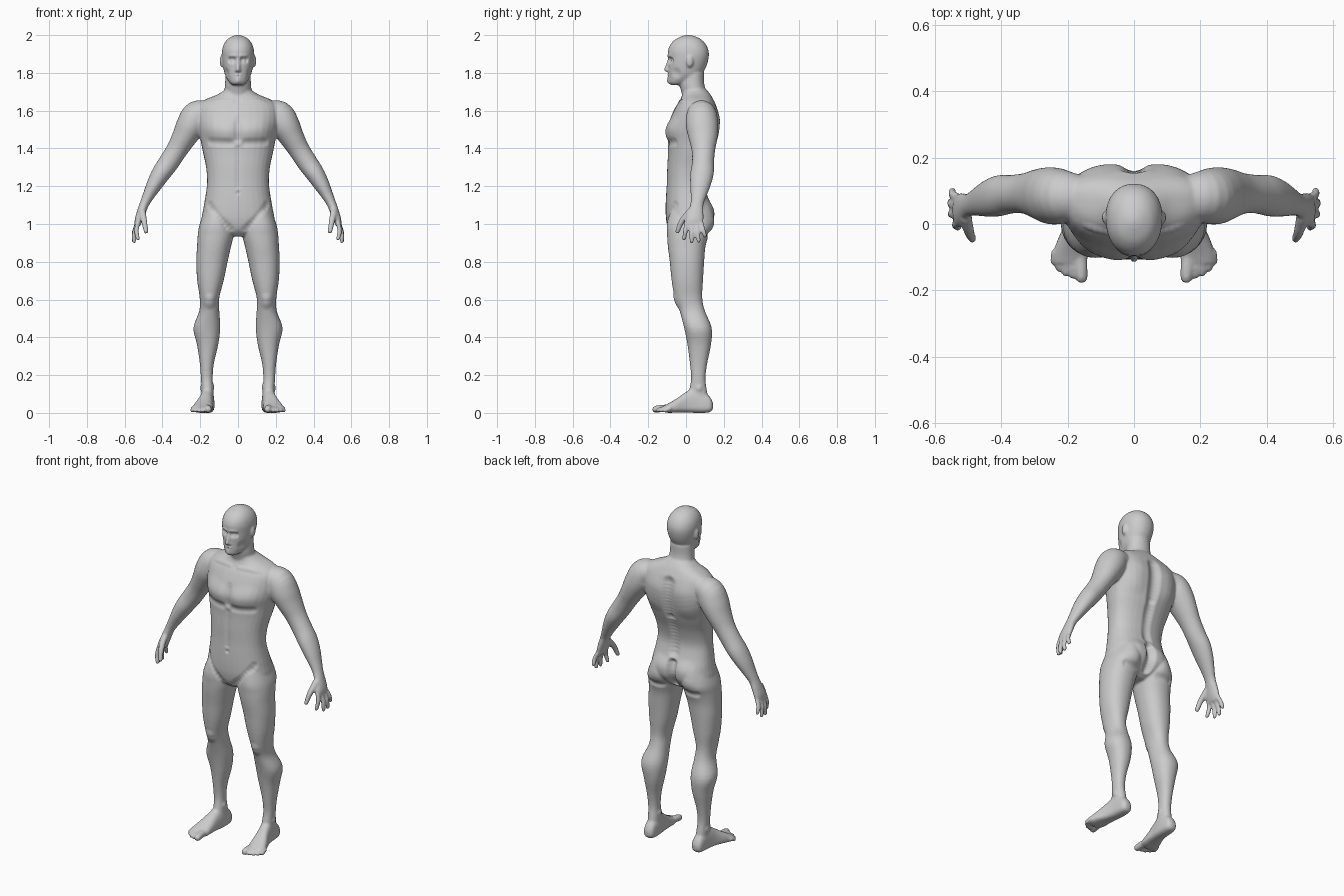
import bpy, bmesh, math
from mathutils import Vector, kdtree

X, Y, Z = Vector((1, 0, 0)), Vector((0, 1, 0)), Vector((0, 0, 1))
bm = bmesh.new()


def spline(rows, steps=4):
    """Catmull-Rom interpolation through rows of numbers."""
    out = []
    for i in range(len(rows) - 1):
        a, b, c, d = rows[max(i - 1, 0)], rows[i], rows[i + 1], rows[min(i + 2, len(rows) - 1)]
        for k in range(steps):
            t = k / steps
            out.append([0.5 * (2*q + (r - p)*t + (2*p - 5*q + 4*r - s)*t*t + (3*q - p - 3*r + s)*t**3)
                        for p, q, r, s in zip(a, b, c, d)])
    return out + [list(rows[-1])]


def skin(rings):
    """Closed tube through rings of points."""
    vs = [[bm.verts.new(p) for p in r] for r in rings]
    n = len(vs[0])
    for a, b in zip(vs, vs[1:]):
        for i in range(n):
            bm.faces.new((a[i], a[(i + 1) % n], b[(i + 1) % n], b[i]))
    bm.faces.new(vs[0][::-1])
    bm.faces.new(vs[-1])


def ring(c, u, v, ru, r_lo, r_hi, e=2.0, n=32):
    pts = []
    for i in range(n):
        t = 2 * math.pi * i / n
        cs, sn = math.cos(t), math.sin(t)
        a = math.copysign(abs(cs) ** (2 / e), cs) * ru
        b = math.copysign(abs(sn) ** (2 / e), sn) * (r_hi if sn > 0 else r_lo)
        pts.append(c + u * a + v * b)
    return pts


def upright(rows, s=1, e=2.2):
    """Rows: z, centre x, half width, front y, widest y, back y."""
    skin([ring(Vector((s * cx, ym, z)), X, Y, rx, ym - yf, yb - ym, e)
          for z, cx, rx, yf, ym, yb in spline(rows)])


def limb(rows, s=1):
    """Rows: x, y, z, in-plane radius, depth radius."""
    pts = spline(rows)
    rings = []
    for i, p in enumerate(pts):
        a, b = pts[max(i - 1, 0)], pts[min(i + 1, len(pts) - 1)]
        t = Vector((s * (b[0] - a[0]), 0, b[2] - a[2])).normalized()
        rings.append(ring(Vector((s * p[0], p[1], p[2])), t.cross(Y), Y, p[3], p[4], p[4]))
    skin(rings)


def digit(pts, r0, r1, s=1):
    """Round-ended finger or toe along a path."""
    path = [Vector((s * x, y, z)) for x, y, z in spline(pts)]
    d0, d1 = (path[1] - path[0]).normalized(), (path[-1] - path[-2]).normalized()
    u = d1.orthogonal().normalized()
    v = d1.cross(u)
    n = len(path)
    rings = [ring(p, u, v, *[r0 + (r1 - r0) * i / (n - 1)] * 3, n=14) for i, p in enumerate(path)]
    for a in (0.5, 0.85, 0.98):
        rings.append(ring(path[-1] + d1 * r1 * a, u, v, *[r1 * math.sqrt(1 - a * a)] * 3, n=14))
    skin(rings)


def blob(c, r):
    skin([ring(Vector(c) + Z * r[2] * math.cos(a), X, Y, *[r[0] * math.sin(a)],
               r[1] * math.sin(a), r[1] * math.sin(a), n=20)
          for a in [math.pi * (0.04 + 0.92 * i / 12) for i in range(13)]])


# torso
upright([(.935, 0, .05, -.06, .02, .06), (.97, 0, .14, -.092, .02, .11), (1.02, 0, .19, -.105, .02, .14),
         (1.08, 0, .184, -.108, .02, .142), (1.15, 0, .172, -.106, .015, .115),
         (1.22, 0, .164, -.102, .01, .10), (1.30, 0, .169, -.10, .02, .115),
         (1.38, 0, .186, -.096, .04, .145), (1.44, 0, .198, -.098, .055, .165),
         (1.50, 0, .213, -.102, .07, .175), (1.56, 0, .222, -.083, .08, .175),
         (1.62, 0, .215, -.055, .08, .163), (1.655, 0, .18, -.032, .08, .147),
         (1.685, 0, .11, -.02, .07, .13), (1.71, 0, .07, -.02, .05, .11)], e=2.3)
# neck
upright([(1.60, 0, .10, -.02, .06, .14), (1.66, 0, .09, -.018, .06, .13), (1.70, 0, .074, -.025, .05, .11),
         (1.74, 0, .069, -.035, .04, .097), (1.80, 0, .066, -.03, .04, .096)], e=2)
# head
upright([(1.735, 0, .025, -.078, -.05, -.02), (1.747, 0, .043, -.092, -.04, .02), (1.775, 0, .062, -.094, -.01, .07),
         (1.80, 0, .072, -.093, 0, .09), (1.84, 0, .08, -.094, .01, .11), (1.88, 0, .085, -.094, .02, .12),
         (1.915, 0, .085, -.096, .02, .12), (1.95, 0, .076, -.083, .015, .106), (1.978, 0, .056, -.056, .01, .08),
         (1.994, 0, .03, -.022, .01, .046), (2.001, 0, .008, .003, .01, .02)], e=2.15)
# nose, lips
digit([(0, -.086, 1.875), (0, -.095, 1.845), (0, -.105, 1.818)], .009, .012)
blob((0, -.094, 1.812), (.019, .011, .009))
blob((0, -.091, 1.788), (.024, .009, .006))
blob((0, -.09, 1.777), (.021, .009, .006))

for s in (1, -1):
    # ears
    blob((s * .086, .02, 1.862), (.011, .019, .032))
    # legs
    upright([(1.10, .095, .07, -.08, .02, .12), (1.0, .113, .09, -.101, .02, .142), (.94, .118, .095, -.10, .01, .12),
             (.88, .127, .09, -.096, .01, .103), (.8, .138, .083, -.086, .01, .096), (.7, .146, .07, -.076, .01, .09),
             (.61, .151, .052, -.06, .015, .086), (.54, .152, .053, -.034, .035, .10),
             (.45, .165, .071, -.01, .06, .136), (.36, .161, .056, .008, .07, .132),
             (.26, .165, .037, .021, .068, .112), (.18, .165, .031, .027, .065, .103),
             (.11, .161, .032, .015, .065, .112), (.05, .161, .032, .01, .065, .12)], s)
    # foot
    skin([ring(Vector((s * cx, y, zm)), X, Z, rx, zm - z0, z1 - zm, 2.5) for y, cx, rx, z0, zm, z1 in spline([
        (.143, .16, .014, .022, .035, .052), (.13, .16, .03, .006, .035, .08), (.10, .16, .035, 0, .035, .11),
        (.05, .162, .037, 0, .035, .135), (0, .17, .04, .002, .03, .11), (-.05, .182, .049, .002, .025, .076),
        (-.09, .19, .054, 0, .02, .052), (-.118, .194, .048, .004, .02, .038)])])
    # toes
    digit([(.163, -.09, .024), (.160, -.13, .023), (.158, -.16, .019)], .021, .019, s)
    for x0, x1, y1 in ((.187, .185, -.155), (.204, .206, -.148), (.22, .226, -.133), (.232, .242, -.113)):
        digit([(x0, -.085, .024), ((x0 + x1) / 2, y1 + .03, .024), (x1, y1, .013)], .013, .0115, s)
    # arm and palm
    limb([(.14, .08, 1.60, .05, .06), (.21, .083, 1.577, .08, .08), (.25, .085, 1.52, .078, .086),
          (.287, .09, 1.455, .065, .076), (.325, .092, 1.39, .056, .062), (.367, .09, 1.325, .054, .058),
          (.407, .085, 1.268, .05, .062), (.442, .077, 1.21, .042, .055), (.474, .067, 1.15, .031, .042),
          (.496, .058, 1.105, .025, .035), (.513, .05, 1.06, .023, .043), (.526, .043, 1.02, .021, .05),
          (.533, .042, .99, .014, .048)], s)
    # thumb and fingers
    digit([(.508, .025, 1.07), (.497, -.022, 1.015), (.487, -.045, .96)], .02, .012, s)
    for b, t in (((.528, .005, 1.01), (.53, -.01, .922)), ((.532, .03, 1.0), (.55, .03, .908)),
                 ((.534, .056, 1.0), (.552, .067, .91)), ((.530, .079, 1.005), (.547, .1, .938))):
        mid = (.6 * b[0] + .4 * t[0] + .009, (b[1] + t[1]) / 2, (b[2] + t[2]) / 2)
        digit([b, mid, t], .0145, .011, s)

# fuse the parts into one smooth skin
bmesh.ops.recalc_face_normals(bm, faces=bm.faces)
mesh = bpy.data.meshes.new("body")
bm.to_mesh(mesh)
bm.free()
body = bpy.data.objects.new("body", mesh)
bpy.context.collection.objects.link(body)
bpy.context.view_layer.objects.active = body
body.select_set(True)
fuse = body.modifiers.new("fuse", 'REMESH')
fuse.mode, fuse.voxel_size = 'VOXEL', 0.0062
soft = body.modifiers.new("soften", 'SMOOTH')
soft.factor, soft.iterations = 0.5, 5
for name in ("fuse", "soften"):
    bpy.ops.object.modifier_apply(modifier=name)

# sculpting strokes on the fused skin
verts = body.data.vertices
tree = kdtree.KDTree(len(verts))
for v in verts:
    tree.insert(v.co, v.index)
tree.balance()


def stroke(a, b, r, push, n=1):
    """Push the skin along a mirrored line from a to b."""
    for s in ((1, -1) if a[0] or b[0] else (1,)):
        p, q = Vector((s * a[0], *a[1:])), Vector((s * b[0], *b[1:]))
        hit = {}
        for i in range(n + 1):
            for _, k, d in tree.find_range(p.lerp(q, i / n), r):
                hit[k] = max(hit.get(k, 0), (1 - (d / r) ** 2) ** 2)
        for k, w in hit.items():
            verts[k].co += Vector((s * push[0], *push[1:])) * w


# face: eye sockets, eyes, brows, mouth, chin, cheeks
stroke((.026, -.092, 1.868), (.042, -.085, 1.868), .023, (0, .014, 0), 3)
stroke((.033, -.085, 1.864), (.033, -.085, 1.864), .013, (0, -.005, 0))
stroke((.012, -.094, 1.89), (.05, -.083, 1.89), .014, (0, -.005, 0), 4)
stroke((0, -.098, 1.783), (.02, -.09, 1.783), .007, (0, .004, 0), 4)
stroke((0, -.092, 1.756), (0, -.092, 1.756), .025, (0, -.007, 0))
stroke((.06, -.05, 1.80), (.06, -.05, 1.80), .035, (-.006, .004, 0))
# chest: pectorals, breastbone, lower edge, collarbones
stroke((.07, -.09, 1.49), (.12, -.07, 1.50), .085, (0, -.011, 0), 3)
stroke((0, -.10, 1.56), (0, -.10, 1.45), .03, (0, .008, 0), 8)
stroke((.04, -.098, 1.43), (.14, -.06, 1.435), .03, (0, .008, 0), 8)
stroke((.03, -.025, 1.645), (.17, -.01, 1.655), .022, (0, -.006, .002), 8)
# abdomen and groin line
stroke((0, -.103, 1.40), (0, -.103, 1.20), .022, (0, .005, 0), 14)
stroke((0, -.106, 1.165), (0, -.106, 1.165), .016, (0, .007, 0))
stroke((.15, -.06, 1.10), (.04, -.10, .97), .03, (0, .008, 0), 8)
# back: spine groove, shoulder blades, buttocks
stroke((0, .17, 1.60), (0, .17, 1.40), .05, (0, -.018, 0), 10)
stroke((0, .135, 1.38), (0, .11, 1.16), .04, (0, -.013, 0), 10)
stroke((.10, .165, 1.55), (.12, .16, 1.47), .09, (0, .009, 0), 3)
stroke((.085, .135, 1.06), (.085, .135, 1.03), .085, (0, .012, 0), 2)
stroke((0, .14, 1.10), (0, .12, .96), .04, (0, -.03, 0), 10)
stroke((.06, .125, .945), (.15, .115, .95), .03, (0, -.009, 0), 6)
# knees and ankles
stroke((.15, -.055, .60), (.15, -.05, .58), .04, (0, -.007, 0))
stroke((.195, .07, .13), (.195, .07, .13), .025, (.006, 0, 0))
stroke((.13, .06, .14), (.13, .06, .14), .025, (-.006, 0, 0))

bpy.ops.object.shade_smooth()
